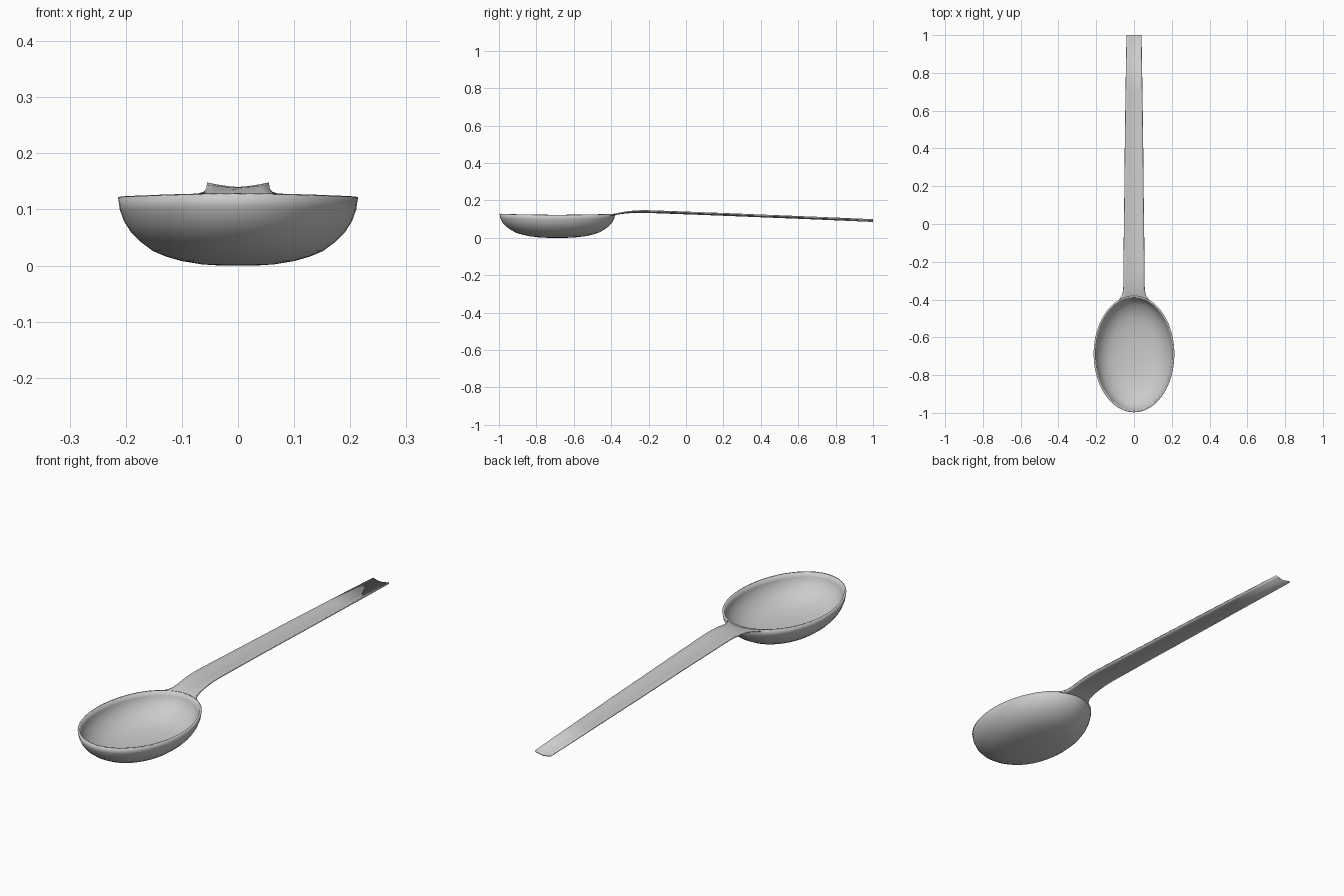
import bpy, math

if "Cube" in bpy.data.objects:
    bpy.data.objects.remove(bpy.data.objects["Cube"])


def shell(name, verts, faces, thickness):
    # thin sheet thickened downwards/inwards from its upward normals
    me = bpy.data.meshes.new(name)
    me.from_pydata(verts, [], faces)
    ob = bpy.data.objects.new(name, me)
    bpy.context.collection.objects.link(ob)
    bpy.context.view_layer.objects.active = ob
    ob.select_set(True)
    mod = ob.modifiers.new("thickness", "SOLIDIFY")
    mod.thickness = thickness
    mod.offset = 1
    mod.use_even_offset = True
    bpy.ops.object.shade_smooth_by_angle(angle=math.radians(40))
    ob.select_set(False)
    return ob


# Bowl: oval rings following the outer profile (scale, height)
N = 48
CY, A, B = -0.688, 0.309, 0.214
profile = [(0.15, 0.0), (0.30, 0.002), (0.47, 0.008), (0.60, 0.016), (0.71, 0.026),
           (0.81, 0.042), (0.89, 0.059), (0.95, 0.079), (0.985, 0.1), (1.0, 0.122)]
verts, faces = [(0, CY, 0)], []
for s, z in profile:
    for i in range(N):
        a = 2 * math.pi * i / N
        lift = 0.005 * s ** 6 * math.sin(a) ** 2      # rim rises at tip and neck
        verts.append((B * s * math.cos(a), CY + A * s * math.sin(a), z + lift))
for i in range(N):
    faces.append((0, 1 + i, 1 + (i + 1) % N))
for r in range(len(profile) - 1):
    p, q = 1 + r * N, 1 + (r + 1) * N
    for i in range(N):
        j = (i + 1) % N
        faces.append((p + i, q + i, q + j, p + j))
shell("bowl", verts, faces, 0.009)

# Handle: dished strip along y (y, half width, edge z, dish depth, sweep along the rim)
rows = [(-0.386, 0.090, 0.126, 0.000, 0.027), (-0.377, 0.072, 0.128, 0.000, 0.014),
        (-0.366, 0.061, 0.132, 0.001, 0.005), (-0.34, 0.057, 0.138, 0.003, 0),
        (-0.30, 0.0565, 0.144, 0.005, 0), (-0.25, 0.056, 0.148, 0.008, 0),
        (-0.20, 0.056, 0.148, 0.008, 0), (0.10, 0.052, 0.137, 0.008, 0),
        (0.40, 0.049, 0.125, 0.008, 0), (0.70, 0.045, 0.113, 0.008, 0),
        (1.00, 0.040, 0.100, 0.008, 0)]
M = 8
verts, faces = [], []
for y, w, z, dish, sweep in rows:
    for i in range(M + 1):
        t = 2 * i / M - 1
        verts.append((w * t, y - sweep * t * t, z - 0.007 - dish * (1 - abs(t) ** 1.5)))
for r in range(len(rows) - 1):
    for i in range(M):
        k = r * (M + 1) + i
        faces.append((k, k + 1, k + M + 2, k + M + 1))
shell("handle", verts, faces, 0.007)
